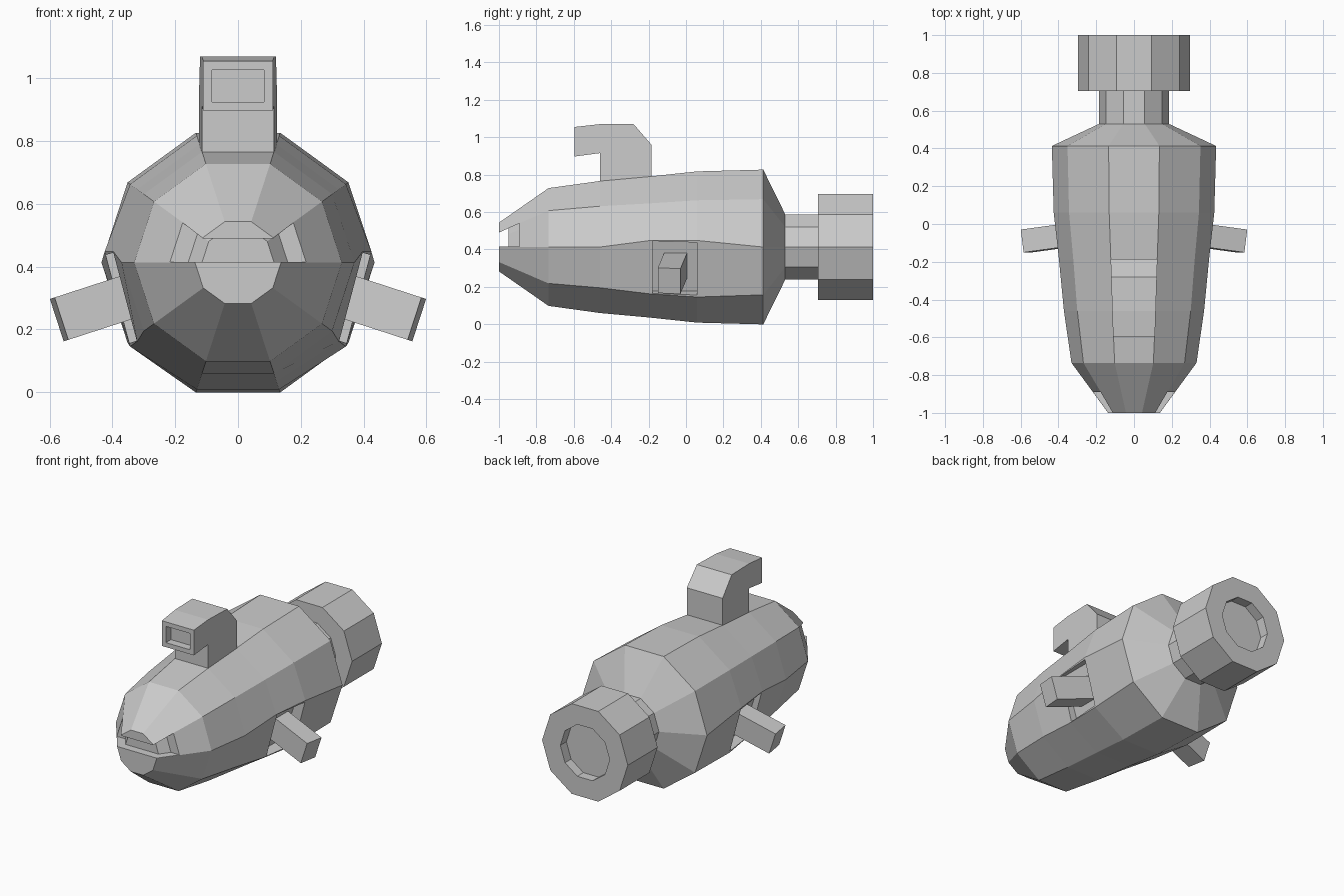
import bpy, bmesh, math
from mathutils import Matrix, Vector

if "Cube" in bpy.data.objects:
    bpy.data.objects.remove(bpy.data.objects["Cube"])

CZ = 0.413  # height of the hull axis


def finish(bm, name):
    bmesh.ops.recalc_face_normals(bm, faces=bm.faces[:])
    mesh = bpy.data.meshes.new(name)
    bm.to_mesh(mesh)
    bm.free()
    ob = bpy.data.objects.new(name, mesh)
    bpy.context.collection.objects.link(ob)
    return ob


def loft(stations):
    """Ten-sided rings (y, radius, flare) joined along y and capped."""
    bm = bmesh.new()
    rings = []
    for y, r, flare in stations:
        ring = []
        for i in range(10):
            a = math.radians(36 * i)
            dz = flare if i in (0, 5) else 0
            if i in (6, 9):
                dz = -flare * 0.5
            ring.append(bm.verts.new((r * math.cos(a), y, CZ + r * math.sin(a) + dz)))
        rings.append(ring)
    for a, b in zip(rings, rings[1:]):
        for i in range(10):
            j = (i + 1) % 10
            bm.faces.new((a[i], a[j], b[j], b[i]))
    bm.faces.new(rings[0])
    bm.faces.new(rings[-1])
    bmesh.ops.recalc_face_normals(bm, faces=bm.faces[:])
    return bm


def prism(profile, half_width):
    """Side profile (y, z) extruded across x; half_width is a function of y."""
    bm = bmesh.new()
    l, r = [[bm.verts.new((s * half_width(y), y, z)) for y, z in profile] for s in (-1, 1)]
    bm.faces.new(l)
    bm.faces.new(r)
    n = len(profile)
    for i in range(n):
        j = (i + 1) % n
        bm.faces.new((l[i], l[j], r[j], r[i]))
    bmesh.ops.recalc_face_normals(bm, faces=bm.faces[:])
    return bm


def recess(bm, face, border, offset):
    """Inset a face and push it straight in."""
    bmesh.ops.inset_region(bm, faces=[face], thickness=border, use_even_offset=True)
    inner = bmesh.ops.extrude_discrete_faces(bm, faces=[face])["faces"][0]
    bmesh.ops.translate(bm, verts=inner.verts[:], vec=offset)


def box(name, centre, axis, size, side):
    """Box lengthwise along axis, mirrored to side +1 / -1."""
    u = Vector(axis).normalized()
    v = Vector((-axis[2], 0, axis[0])).normalized()
    w = u.cross(v).normalized()
    m = Matrix((u, w, v)).transposed().to_4x4()
    m = Matrix.Translation(centre) @ m @ Matrix.Diagonal((*size, 1))
    bm = bmesh.new()
    bmesh.ops.create_cube(bm, size=1, matrix=Matrix.Diagonal((side, 1, 1, 1)) @ m)
    return finish(bm, name)


def cut(target, cutter):
    cutter.hide_render = True
    mod = target.modifiers.new("cut", "BOOLEAN")
    mod.operation = "DIFFERENCE"
    mod.solver = "EXACT"
    mod.object = cutter
    bpy.context.view_layer.objects.active = target
    bpy.ops.object.modifier_apply(modifier=mod.name)
    bpy.data.objects.remove(cutter)


# Hull with slight flare around the fin pockets
hull = finish(loft([(-1, 0.137, 0), (-0.735, 0.331, 0), (-0.46, 0.371, 0),
                    (-0.19, 0.397, 0.035), (0.06, 0.425, 0.035),
                    (0.413, 0.435, 0), (0.53, 0.185, 0)]), "hull")

# Wraparound nose window slot and the recessed pane inside it
slot = [(-1.1, 0.415), (-0.89, 0.415), (-0.89, 0.54), (-1, 0.49), (-1.1, 0.445)]
cut(hull, finish(prism(slot, lambda y: 0.4), "slot_cutter"))
finish(loft([(-0.95, 0.115, 0), (-0.8, 0.225, 0)]), "nose_window")

# Side pockets and fins, angled down and forward
c, s = math.cos(math.radians(18)), math.sin(math.radians(18))
for side, label in ((1, "right"), (-1, "left")):
    cut(hull, box("pocket_cutter", (0.417, -0.06, 0.286), (c, 0, -s), (0.2, 0.24, 0.29), side))
    axis = Vector((c, -0.13, -s)).normalized()
    end = Vector((0.57, -0.09, 0.232))
    box(label + "_fin", end - axis * 0.15, axis, (0.3, 0.122, 0.142), side)

# Neck and engine nozzle with recessed rear
finish(loft([(0.5, 0.184, 0), (0.73, 0.184, 0)]), "engine_neck")
bm = loft([(0.705, 0.297, 0), (1.0, 0.297, 0)])
recess(bm, max(bm.faces, key=lambda f: f.calc_center_median().y), 0.12, (0, -0.06, 0))
finish(bm, "engine_nozzle")

# Periscope with recessed front lens
bm = prism([(-0.595, 1.055), (-0.46, 1.07), (-0.28, 1.07), (-0.185, 0.96), (-0.185, 0.7),
            (-0.46, 0.7), (-0.46, 0.915), (-0.595, 0.897)],
           lambda y: 0.124 + (y + 0.185) * 0.032)
recess(bm, min(bm.faces, key=lambda f: f.calc_center_median().y), 0.028, (0, 0.05, 0))
finish(bm, "periscope")
